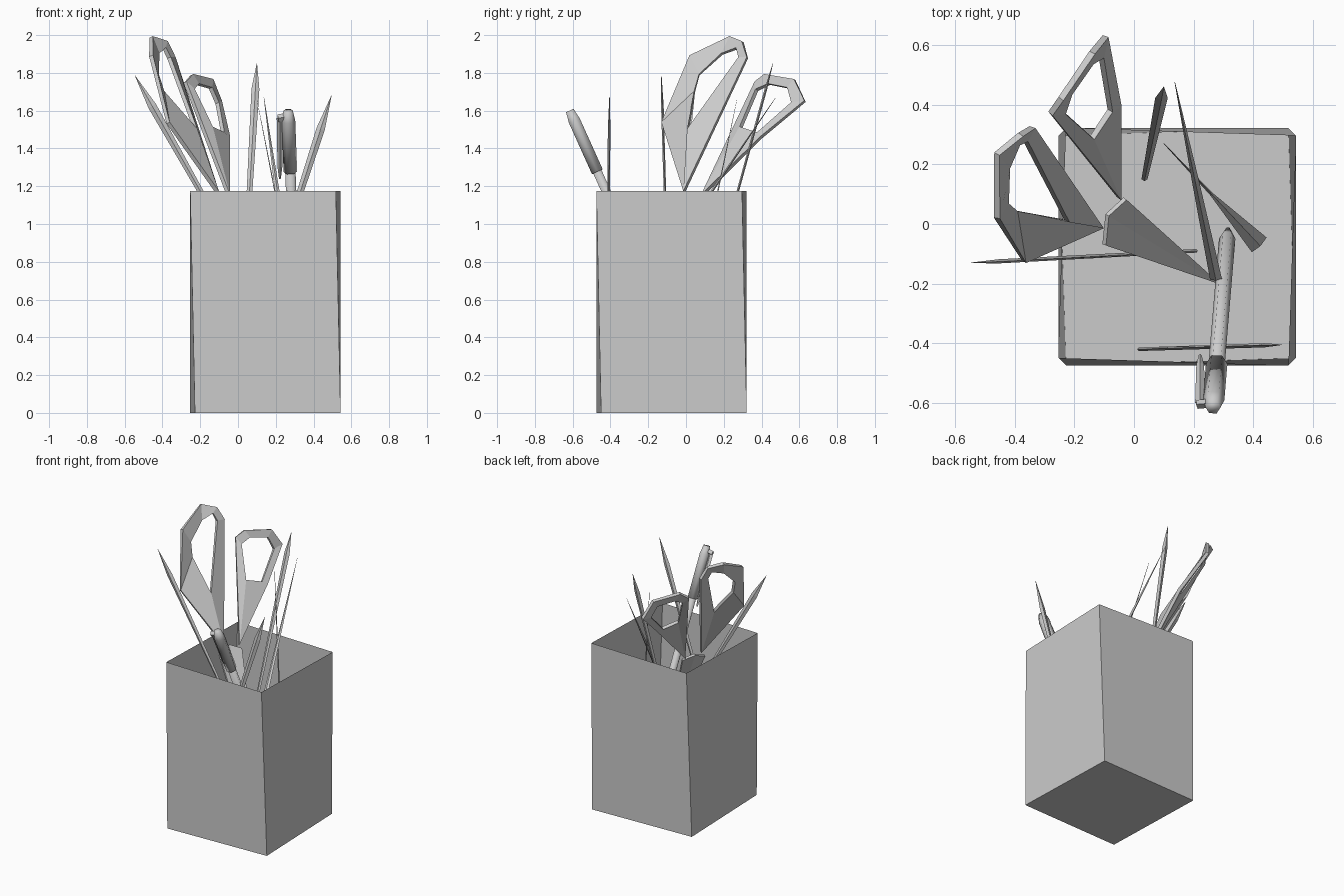
import bpy, bmesh, math
from mathutils import Vector

if "Cube" in bpy.data.objects:
    bpy.data.objects.remove(bpy.data.objects["Cube"])


def make(name, verts, faces, smooth=False):
    me = bpy.data.meshes.new(name)
    me.from_pydata([tuple(v) for v in verts], [], faces)
    bm = bmesh.new()
    bm.from_mesh(me)
    bmesh.ops.recalc_face_normals(bm, faces=bm.faces)
    bm.to_mesh(me)
    bm.free()
    ob = bpy.data.objects.new(name, me)
    bpy.context.collection.objects.link(ob)
    if smooth:
        for p in me.polygons:
            p.use_smooth = True
    return ob


def loft(name, rings, smooth=False):
    """Skin equal-sized rings and close both ends."""
    n = len(rings[0])
    verts = [v for r in rings for v in r]
    faces = [(k*n + i, k*n + (i+1) % n, (k+1)*n + (i+1) % n, (k+1)*n + i)
             for k in range(len(rings)-1) for i in range(n)]
    faces += [tuple(range(n)), tuple(range(len(verts)-n, len(verts)))]
    return make(name, verts, faces, smooth)


def rod(name, path, wide=(1, 0, 0), sides=4, smooth=False):
    """Tapered rod through (t, width, depth) stations between two end points."""
    a, b, stations = path
    a, b = Vector(a), Vector(b)
    d = (b - a).normalized()
    u = Vector(wide)
    u = (u - d*u.dot(d)).normalized()
    w = d.cross(u)
    rings = []
    for t, wd, dp in stations:
        c = a.lerp(b, t)
        rings.append([c + u*math.cos(2*math.pi*i/sides)*wd/2
                      + w*math.sin(2*math.pi*i/sides)*dp/2 for i in range(sides)])
    return loft(name, rings, smooth)


def handle(name, outer, inner):
    """Finger loop: bridged outlines given a little thickness."""
    n = len(outer)
    faces = [(i, (i+1) % n, n + (i+1) % n, n + i) for i in range(n)]
    ob = make(name, outer + inner, faces)
    s = ob.modifiers.new("thickness", 'SOLIDIFY')
    s.thickness, s.offset = 0.022, 0
    return ob


# open square cup, slightly twisted from floor to rim
cx, cy, q = 0.145, -0.0765, 0.398


def square(z, s):
    k = q - 0.025
    return [(cx + x, cy + y, z) for x, y in
            ((-q, -k), (k, -q), (q, k), (-k, q))] if s else \
           [(cx + x, cy + y, z) for x, y in
            ((-k, -q), (q, -k), (k, q), (-q, k))]


make("cup", square(0, False) + square(1.175, True),
     [(3, 2, 1, 0)] + [(i, (i+1) % 4, 4 + (i+1) % 4, 4 + i) for i in range(4)])

# scissor handles
handle("scissor_handle_left",
       [(-.11, -.01, 1.17), (-.37, -.125, 1.535), (-.46, .02, 1.89),
        (-.46, .235, 1.99), (-.38, .30, 1.965), (-.34, .325, 1.88)],
       [(-.225, .01, 1.50), (-.40, .045, 1.70), (-.43, .07, 1.79),
        (-.425, .19, 1.90), (-.39, .27, 1.93), (-.365, .28, 1.88)])
handle("scissor_handle_right",
       [(-.05, .085, 1.15), (-.28, .37, 1.75), (-.245, .42, 1.79),
        (-.14, .575, 1.765), (-.095, .63, 1.65), (-.05, .40, 1.46)],
       [(-.14, .29, 1.51), (-.235, .375, 1.71), (-.215, .44, 1.74),
        (-.145, .54, 1.72), (-.11, .56, 1.64), (-.08, .38, 1.48)])

# scissor blades running down into the cup
blade = make("scissor_blades",
             [(-.03, .085, 1.13), (-.09, .03, 1.16), (-.10, -.07, 1.12), (.285, -.20, .4)],
             [(0, 1, 3), (1, 2, 3)])
s = blade.modifiers.new("thickness", 'SOLIDIFY')
s.thickness, s.offset = 0.015, 0

# slim pencils: tip, base, width direction, upper and lower width
for i, (tip, base, wide, w1, w2) in enumerate([
        ((-.545, -.13, 1.785), (.21, -.09, .45), (1, 0, 0), .045, .008),
        ((.10, .46, 1.85), (.035, .15, .72), (1, 0, 0), .042, .02),
        ((.495, -.405, 1.68), (.015, -.42, .20), (1, 0, 0), .045, .008),
        ((.137, .475, 1.67), (.275, -.185, .70), (1, 0, 0), .03, .04),
        ((.10, .27, 1.66), (.42, -.07, .03), (1, 1, 0), .014, .07)]):
    rod(f"pencil_{i + 1}", (tip, base, [(0, .002, .002),
        (.12 if i < 3 else .5, w1 if i < 3 else w1 * .8, .014), (1, w2, .012)]), wide)

# capped pen with clip
top, foot = (.265, -.615, 1.60), (.315, -.02, .28)
rod("pen", (top, foot, [(.22, .055, .055), (.95, .055, .055), (1, .02, .02)]), sides=6, smooth=True)
rod("pen_cap", (top, foot, [(0, .05, .05), (.04, .072, .072), (.245, .072, .072)]), sides=6, smooth=True)
rod("pen_clip", ((.222, -.60, 1.56), (.222, -.44, 1.24),
                 [(0, .034, .02), (.8, .026, .016), (1, .01, .01)]))
rod("clip_bridge", ((.212, -.605, 1.56), (.265, -.60, 1.57), [(0, .04, .03), (1, .04, .03)]), (0, 0, 1))
